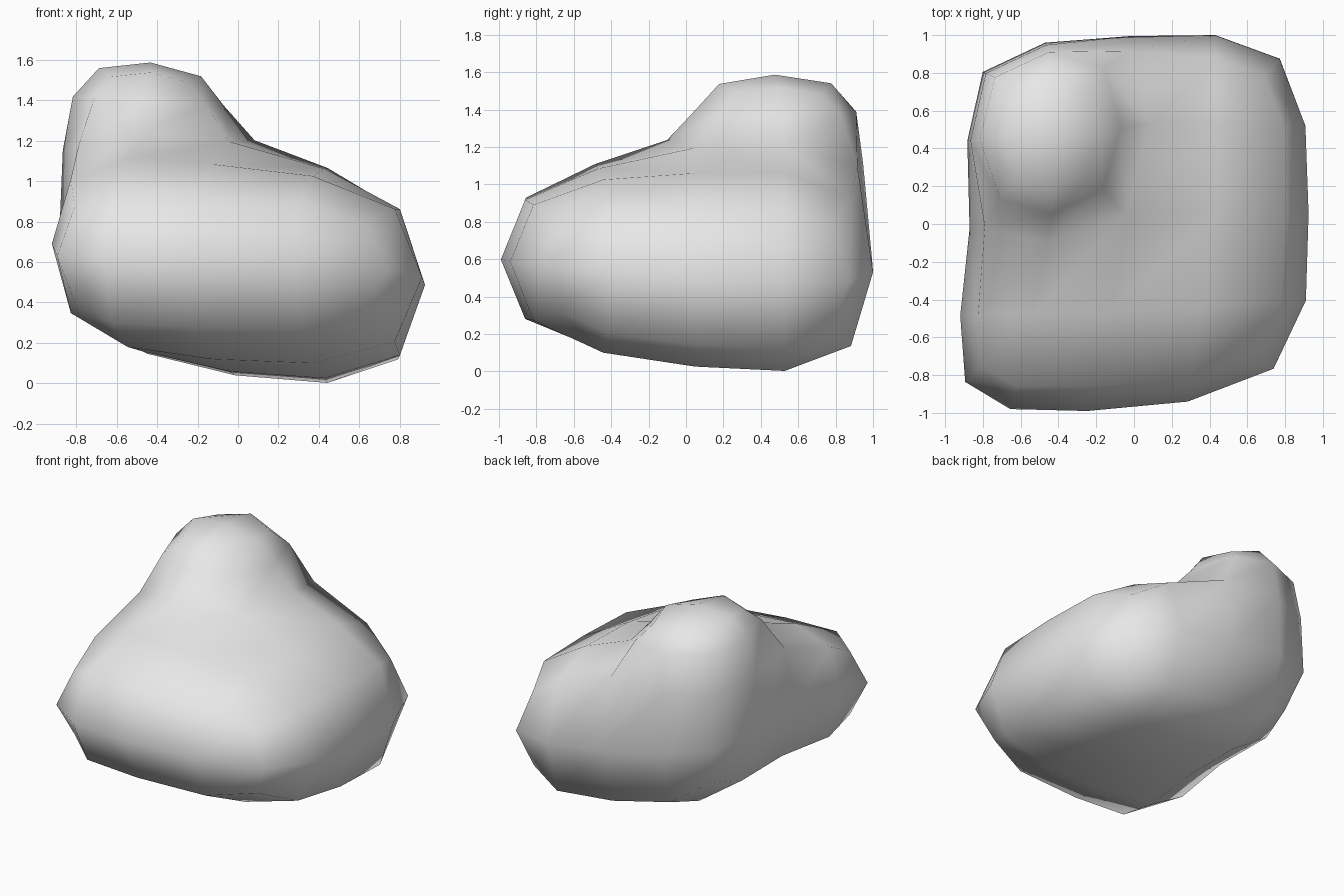
import bpy, bmesh

cube = bpy.data.objects.get("Cube")
if cube:
    bpy.data.objects.remove(cube, do_unlink=True)

# Cage columns as (x, y, bottom z, top z): rows run front to back, columns -x to +x
columns = [
    [(-1.0, -.94, .22, 1.0), (-.31, -1.02, .2, 1.0), (.88, -.86, .2, .95)],
    [(-.84, -.03, .3, 1.24), (-.03, .06, 0, 1.2), (.94, .05, 0, .95)],
    [(-.925, .91, .28, 1.2), (-.015, 1.01, .01, 1.17), (.875, .99, 0, .94)],
]
# Top corners of the raised knob
knob_corners = [(-.745, .07, 1.61), (-.12, .11, 1.55), (-.11, .88, 1.565), (-.755, .84, 1.62)]

bm = bmesh.new()
bottom = [[bm.verts.new((x, y, low)) for x, y, low, high in row] for row in columns]
top = [[bm.verts.new((x, y, high)) for x, y, low, high in row] for row in columns]
knob = [bm.verts.new(corner) for corner in knob_corners]


def ring(grid, row, col):
    """The four corners of one grid cell, anticlockwise from above."""
    return [grid[row][col], grid[row][col + 1], grid[row + 1][col + 1], grid[row + 1][col]]


def wall(lower, upper, closed=True):
    """Quads joining two matching loops of vertices."""
    count = len(lower)
    for i in range(count if closed else count - 1):
        j = (i + 1) % count
        bm.faces.new((lower[i], lower[j], upper[j], upper[i]))


def rim(grid):
    """The outer loop of a grid."""
    return grid[0] + [grid[1][2]] + grid[2][::-1] + [grid[1][0]]


# Body: underside, upper side and side walls
for row in range(2):
    for col in range(2):
        bm.faces.new(ring(bottom, row, col)[::-1])
        if (row, col) != (1, 0):
            bm.faces.new(ring(top, row, col))
wall(rim(bottom), rim(top))

# Knob rising from the back quarter
wall(ring(top, 1, 0), knob)
bm.faces.new(knob)

bmesh.ops.recalc_face_normals(bm, faces=bm.faces[:])
for face in bm.faces:
    face.smooth = True
mesh = bpy.data.meshes.new("boulder")
bm.to_mesh(mesh)
bm.free()

boulder = bpy.data.objects.new("boulder", mesh)
bpy.context.collection.objects.link(boulder)

# One rounding step keeps the low-poly outline
rounding = boulder.modifiers.new("rounding", "SUBSURF")
rounding.levels = rounding.render_levels = 1
rounding.use_limit_surface = False

# Plain stone colour
stone = bpy.data.materials.new("light_grey_stone")
stone.use_nodes = True
grey = (.8, .8, .8, 1)
stone.diffuse_color = grey
stone.node_tree.nodes["Principled BSDF"].inputs["Base Color"].default_value = grey
mesh.materials.append(stone)
